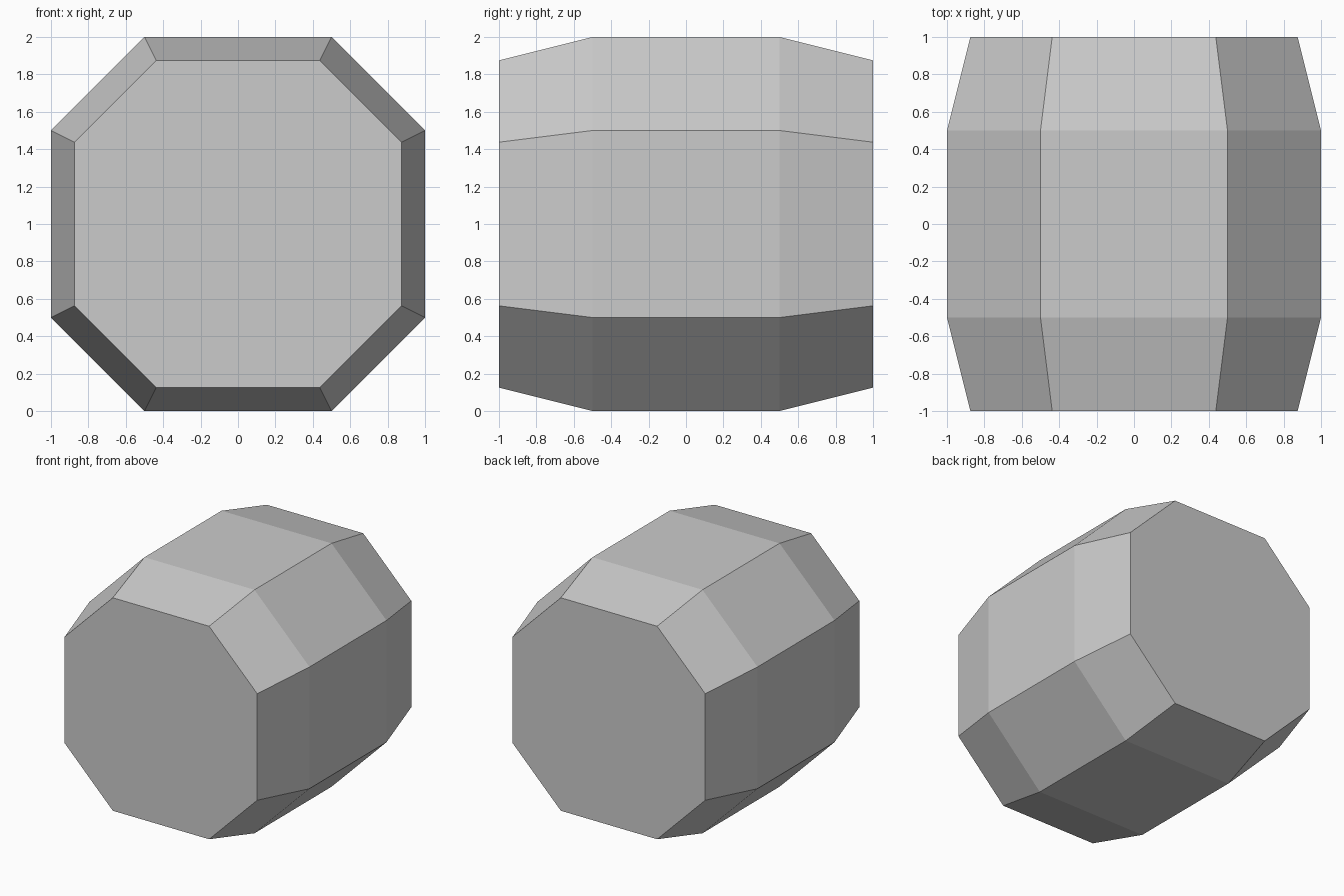
import bpy, bmesh

if "Cube" in bpy.data.objects:
    bpy.data.objects.remove(bpy.data.objects["Cube"])

# Octagonal cross-section (x, z) about the barrel axis
profile = [(0.5, -1), (1, -0.5), (1, 0.5), (0.5, 1),
           (-0.5, 1), (-1, 0.5), (-1, -0.5), (-0.5, -1)]
# Stations along y: (y, scale of the cross-section)
stations = [(-1, 0.875), (-0.5, 1), (0.5, 1), (1, 0.875)]

bm = bmesh.new()
rings = [[bm.verts.new((x * s, y, 1 + z * s)) for x, z in profile]
         for y, s in stations]

# Side panels between neighbouring rings
n = len(profile)
for a, b in zip(rings, rings[1:]):
    for i in range(n):
        j = (i + 1) % n
        bm.faces.new((a[i], a[j], b[j], b[i]))

# Flat end caps
bm.faces.new(rings[0])
bm.faces.new(rings[-1])
bmesh.ops.recalc_face_normals(bm, faces=bm.faces)

mesh = bpy.data.meshes.new("barrel")
bm.to_mesh(mesh)
bm.free()
bpy.context.collection.objects.link(bpy.data.objects.new("barrel", mesh))
